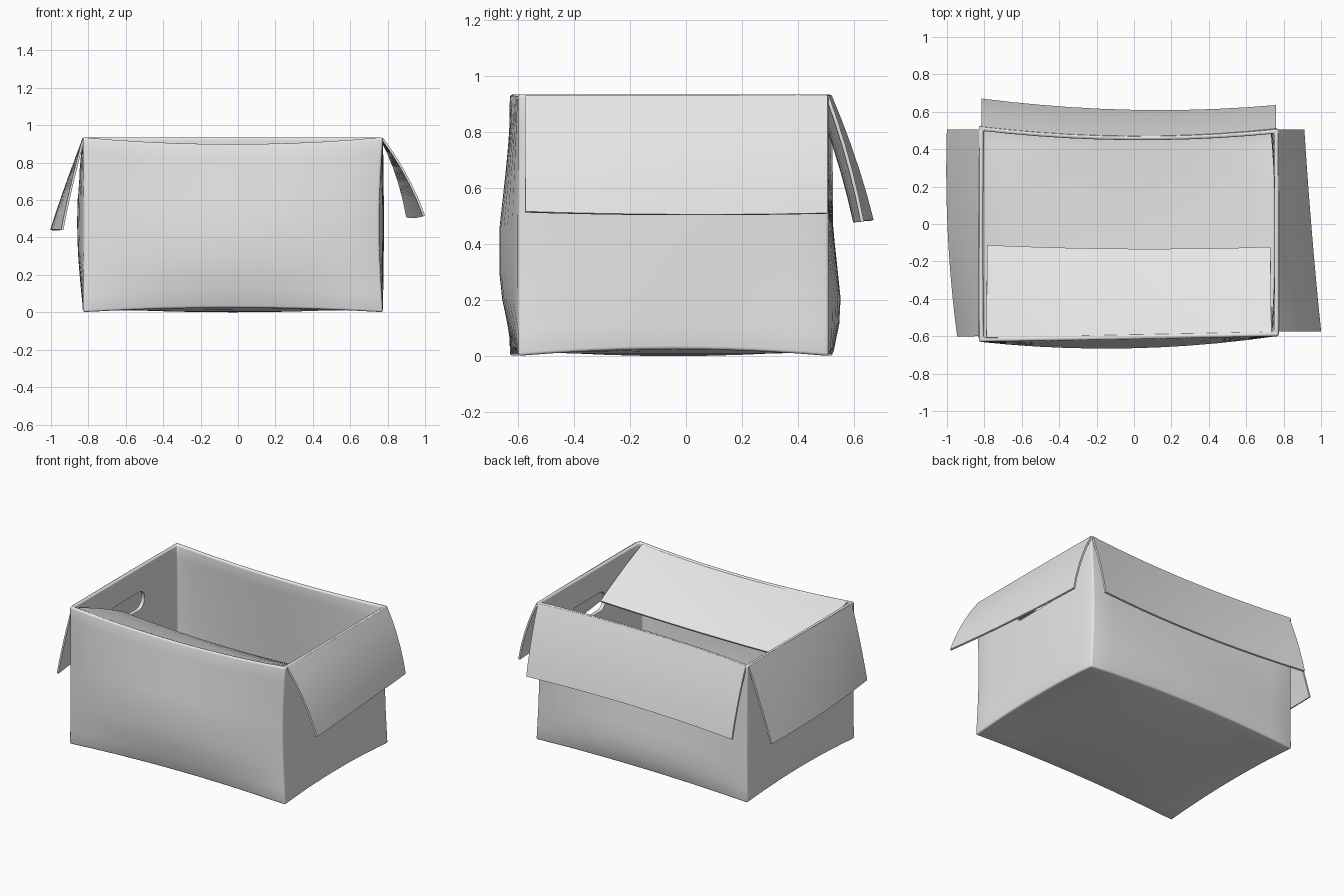
import bpy, bmesh, math
from mathutils import Vector, Matrix

cube = bpy.data.objects.get("Cube")
if cube:
    bpy.data.objects.remove(cube, do_unlink=True)

# One plain card colour
card = bpy.data.materials.new("pale_grey_card")
card.use_nodes = True
GREY = (0.8, 0.8, 0.8, 1)
card.diffuse_color = GREY
card.node_tree.nodes["Principled BSDF"].inputs["Base Color"].default_value = GREY


def make_object(name, bm):
    bmesh.ops.recalc_face_normals(bm, faces=bm.faces)
    mesh = bpy.data.meshes.new(name)
    bm.to_mesh(mesh)
    bm.free()
    mesh.materials.append(card)
    obj = bpy.data.objects.new(name, mesh)
    bpy.context.collection.objects.link(obj)
    return obj


def modify(obj, kind, **settings):
    mod = obj.modifiers.new(kind.title(), kind)
    for key, value in settings.items():
        setattr(mod, key, value)


def finish(obj):
    """Apply the modifiers and smooth all but the sharp folds."""
    bpy.ops.object.select_all(action='DESELECT')
    obj.select_set(True)
    bpy.context.view_layer.objects.active = obj
    for mod in list(obj.modifiers):
        bpy.ops.object.modifier_apply(modifier=mod.name)
    bpy.ops.object.shade_smooth_by_angle(angle=math.radians(40))


def mix(a, b, t):
    return a + (b - a) * t


def sag(u, v, w):
    """Map a point of the unit box onto the sagging carton."""
    s, t = (u + 1) / 2, (v + 1) / 2
    mid_u, mid_v = 1 - u * u, 1 - v * v
    belly = math.sin(math.pi * w)
    left = -0.83 - belly * (0.035 * mid_v - 0.005)
    right = 0.775 + belly * (0.025 * mid_v - 0.02)
    front = mix(-0.63, -0.60, s) - mid_u * min(0.2 * w, 0.05, 0.1 * (1 - w))
    back = mix(0.525, 0.51, s) + mid_u * min(0.01 + 0.2 * w, 0.055 - 0.1 * w)
    low = 0.025 * max(u * u, v * v) * min(mid_u + mid_v, 1)
    high = 0.935 - 0.035 * mid_u * (1 - t)
    return Vector((mix(left, right, s), mix(front, back, t), mix(low, high, w)))


# Carton body: open subdivided box, thickened, with rounded folds
bm = bmesh.new()
bmesh.ops.create_cube(bm, size=2)
bmesh.ops.subdivide_edges(bm, edges=bm.edges[:], cuts=9, use_grid_fill=True)
lid = [f for f in bm.faces if f.calc_center_median().z > 0.999]
bmesh.ops.delete(bm, geom=lid, context='FACES')
for vert in bm.verts:
    x, y, z = vert.co
    vert.co = sag(x, y, (z + 1) / 2)
body = make_object("carton_body", bm)

# Hand hole cutter, one rounded slot through both end walls
bm = bmesh.new()
bmesh.ops.create_cube(bm, size=1, matrix=Matrix.Diagonal((2.4, 0.38, 0.13, 1)))
long_edges = [e for e in bm.edges
              if abs(e.verts[0].co.x - e.verts[1].co.x) > 1]
bmesh.ops.bevel(bm, geom=long_edges, offset=0.06, segments=6,
                profile=0.5, affect='EDGES')
bmesh.ops.translate(bm, verts=bm.verts, vec=(0, -0.02, 0.69))
cutter = make_object("hand_hole_cutter", bm)
cutter.hide_render = True

modify(body, 'SOLIDIFY', thickness=0.025, offset=-1, use_even_offset=True)
modify(body, 'BEVEL', width=0.011, segments=3, limit_method='ANGLE',
       angle_limit=math.radians(40))
modify(body, 'BOOLEAN', operation='DIFFERENCE', object=cutter, solver='EXACT')
finish(body)
bpy.data.objects.remove(cutter, do_unlink=True)


def arc(points, t):
    """Smooth curve through a start, middle and end point."""
    a, b, c = (Vector(p) for p in points)
    return (a * (1 - t) * (1 - 2 * t) + b * 4 * t * (1 - t)
            + c * t * (2 * t - 1))


def flap(name, hinge, tip, bow, nu=10, nv=5):
    """Card sheet between a hinge curve and a free edge."""
    bm = bmesh.new()
    rows = []
    for j in range(nv + 1):
        v = j / nv
        lift = Vector(bow) * 4 * v * (1 - v)
        rows.append([bm.verts.new(arc(hinge, i / nu).lerp(arc(tip, i / nu), v) + lift)
                     for i in range(nu + 1)])
    for r0, r1 in zip(rows, rows[1:]):
        for i in range(nu):
            bm.faces.new((r0[i], r0[i + 1], r1[i + 1], r1[i]))
    obj = make_object(name, bm)
    modify(obj, 'SOLIDIFY', thickness=0.012, offset=0)
    finish(obj)


# Four flaps: three hang outside, the front one is folded inwards
flap("left_flap",
     [(0.77, -0.575, 0.93), (0.77, -0.04, 0.93), (0.765, 0.505, 0.93)],
     [(0.995, -0.575, 0.515), (0.945, -0.04, 0.505), (0.905, 0.505, 0.51)],
     (0.015, 0, 0.01))
flap("right_flap",
     [(-0.825, -0.60, 0.93), (-0.825, -0.05, 0.93), (-0.82, 0.505, 0.93)],
     [(-0.94, -0.60, 0.44), (-0.99, -0.05, 0.44), (-0.995, 0.505, 0.44)],
     (-0.005, 0, 0))
flap("back_flap",
     [(-0.815, 0.515, 0.93), (-0.02, 0.465, 0.93), (0.76, 0.505, 0.93)],
     [(-0.815, 0.665, 0.485), (-0.02, 0.605, 0.48), (0.76, 0.63, 0.48)],
     (0, 0.01, 0))
flap("front_flap",
     [(-0.79, -0.61, 0.925), (-0.03, -0.605, 0.89), (0.735, -0.59, 0.925)],
     [(-0.785, -0.115, 0.71), (-0.03, -0.135, 0.69), (0.73, -0.125, 0.71)],
     (0, 0, 0.01))
